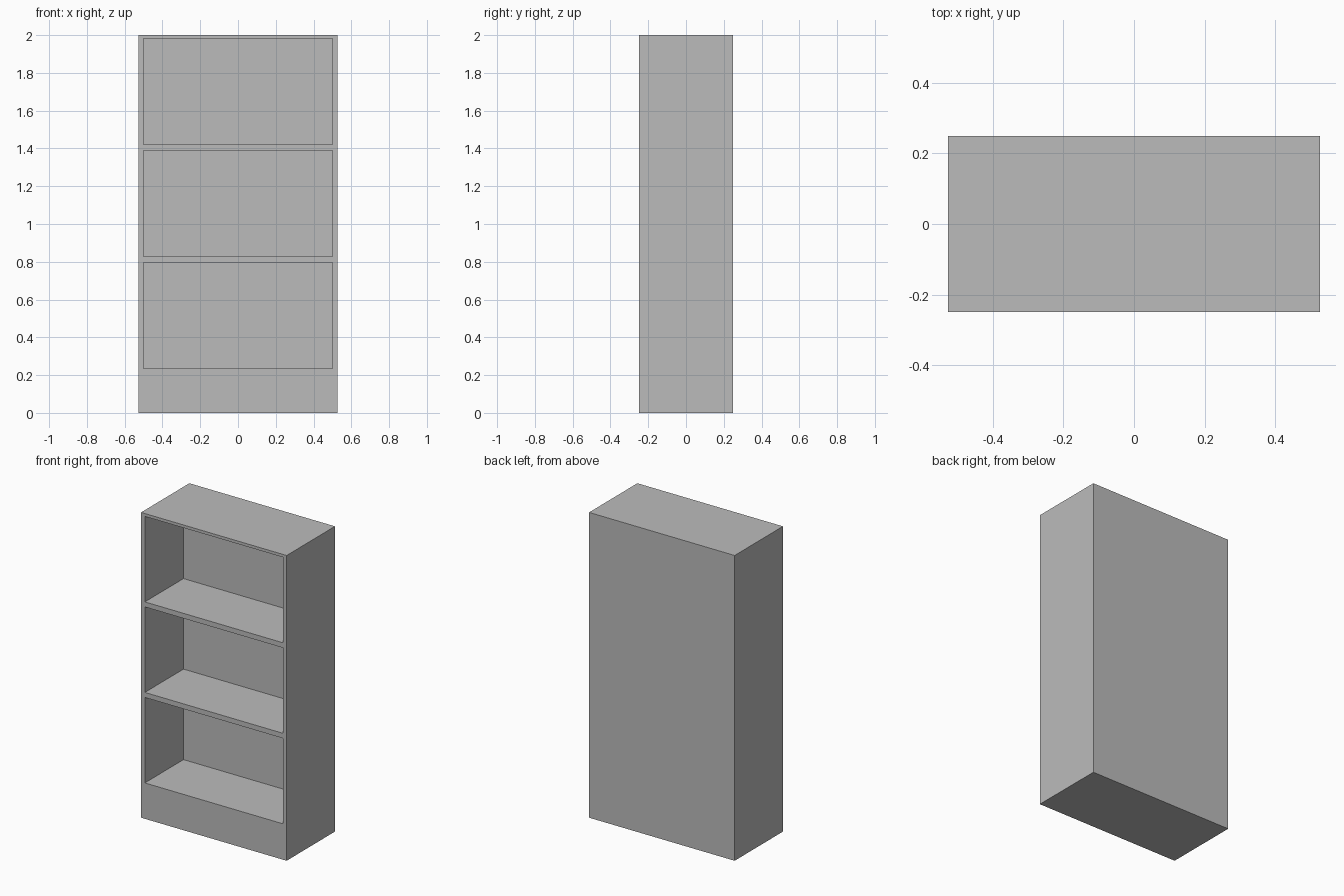
import bpy

default = bpy.data.objects.get("Cube")
if default:
    bpy.data.objects.remove(default, do_unlink=True)

WIDTH, DEPTH, HEIGHT = 1.055, 0.5, 2.0
OPEN_W, OPEN_H, OPEN_D = 1.0, 0.56, 0.4
PLINTH, BOARD = 0.235, 0.033

# One plain grey for the whole bookcase
grey = bpy.data.materials.new("plain_grey")
grey.use_nodes = True
colour = (0.5, 0.5, 0.5, 1)
grey.diffuse_color = colour
grey.node_tree.nodes["Principled BSDF"].inputs["Base Color"].default_value = colour


def box(name, size, centre):
    bpy.ops.mesh.primitive_cube_add(size=1, location=centre)
    obj = bpy.context.object
    obj.name = name
    obj.scale = size
    bpy.ops.object.transform_apply(location=True, rotation=False, scale=True)
    obj.data.materials.append(grey)
    return obj


# Solid carcass with plinth, sides, top and back
bookcase = box("bookcase", (WIDTH, DEPTH, HEIGHT), (0, 0, HEIGHT / 2))

# Three open compartments cut in from the front, leaving the shelves between
for i in range(3):
    base = PLINTH + i * (OPEN_H + BOARD)
    overshoot = 0.1
    cutter = box("compartment_cutter", (OPEN_W, OPEN_D + overshoot, OPEN_H),
                 (0, -DEPTH / 2 + (OPEN_D - overshoot) / 2, base + OPEN_H / 2))
    cutter.hide_render = True
    cut = bookcase.modifiers.new("compartment", "BOOLEAN")
    cut.operation = "DIFFERENCE"
    cut.solver = "EXACT"
    cut.object = cutter
    bpy.context.view_layer.objects.active = bookcase
    bpy.ops.object.modifier_apply(modifier=cut.name)
    bpy.data.objects.remove(cutter, do_unlink=True)
